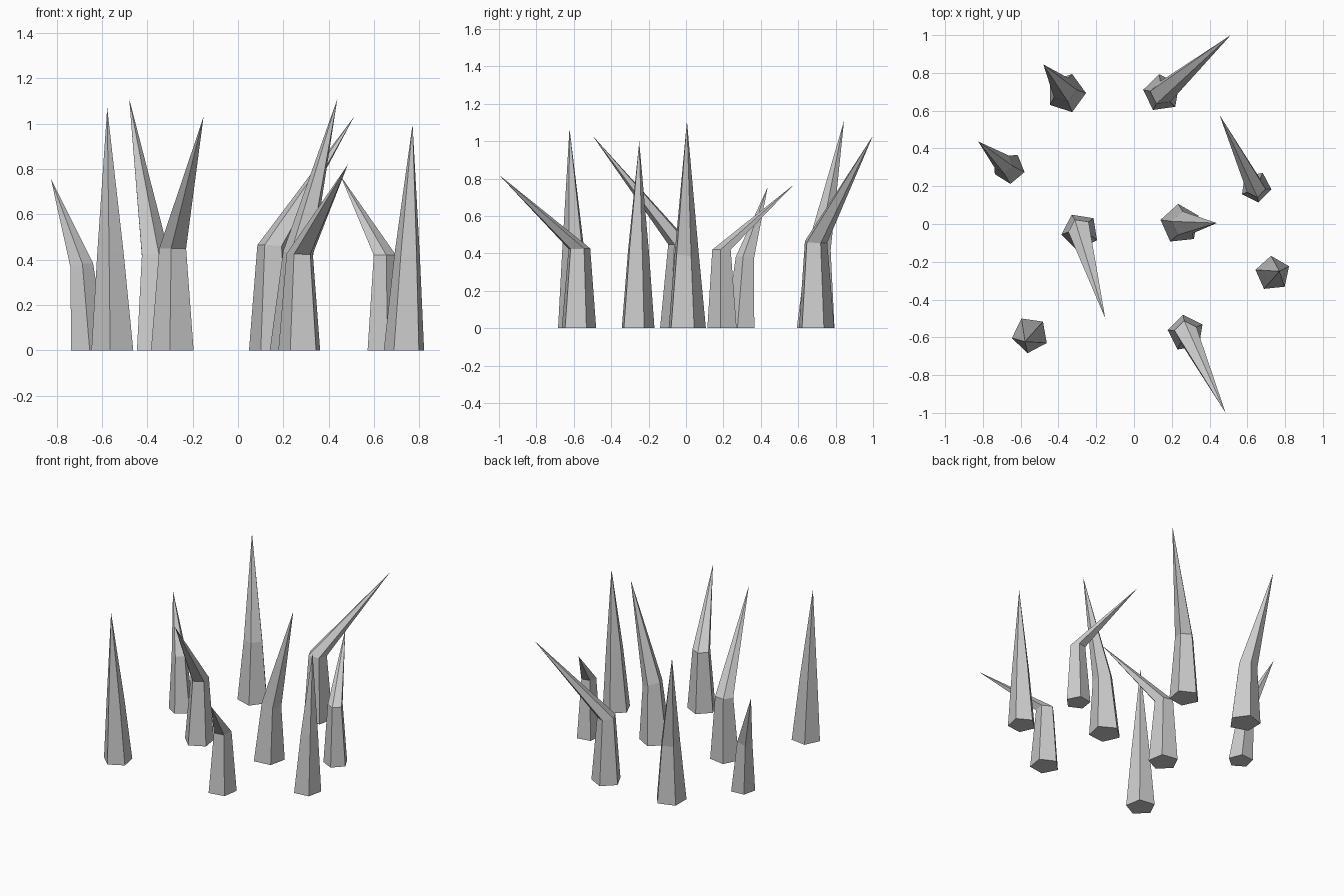
import bpy, bmesh
from math import cos, sin, radians, hypot

if "Cube" in bpy.data.objects:
    bpy.data.objects.remove(bpy.data.objects["Cube"])

# base (x, y), base radius, pentagon angle, bend centre (x, y, z), bend tilt slope, tip (x, y, z)
SPIKES = [
    ((-.36, .693), .106, 0, (-.37, .71, .42), .10, (-.48, .845, 1.11)),
    ((.148, .693), .101, 26, (.148, .692, .46), .10, (.512, 1.0, 1.03)),
    ((-.66, .295), .083, -14, (-.69, .318, .37), .30, (-.825, .437, .755)),
    ((.645, .196), .083, -8, (.645, .192, .42), .0, (.453, .577, .768)),
    ((-.285, -.04), .100, 45, (-.285, -.033, .45), .03, (-.152, -.5, 1.03)),
    ((.245, .0), .107, 24, (.265, .0, .41), .40, (.438, .005, 1.108)),
    ((.735, -.262), .094, 24, (.748, -.258, .42), .05, (.77, -.25, .998)),
    ((-.55, -.587), .098, 46, (-.56, -.60, .43), .05, (-.577, -.623, 1.07)),
    ((.275, -.577), .098, 27, (.275, -.573, .425), .03, (.485, -1.0, .82)),
]
SIDES = 5


def make_spike(index, base, r, angle, mid, slope, tip):
    bm = bmesh.new()
    turns = [radians(angle + 360 / SIDES * i) for i in range(SIDES)]
    dx, dy = tip[0] - base[0], tip[1] - base[1]
    length = hypot(dx, dy)
    # ground ring
    low = [bm.verts.new((base[0] + r * cos(a), base[1] + r * sin(a), 0)) for a in turns]
    # narrower bend ring, leaning towards the tip
    high = []
    for a in turns:
        x, y = .63 * r * cos(a), .63 * r * sin(a)
        z = mid[2] - slope * (x * dx + y * dy) / length
        high.append(bm.verts.new((mid[0] + x, mid[1] + y, z)))
    point = bm.verts.new(tip)
    bm.faces.new(low[::-1])
    for i in range(SIDES):
        j = (i + 1) % SIDES
        bm.faces.new((low[i], low[j], high[j], high[i]))
        bm.faces.new((high[i], high[j], point))
    mesh = bpy.data.meshes.new(f"spike_{index}")
    bm.to_mesh(mesh)
    bm.free()
    bpy.context.collection.objects.link(bpy.data.objects.new(f"spike_{index}", mesh))


# field of bent pentagonal spikes
for n, spike in enumerate(SPIKES, 1):
    make_spike(n, *spike)
